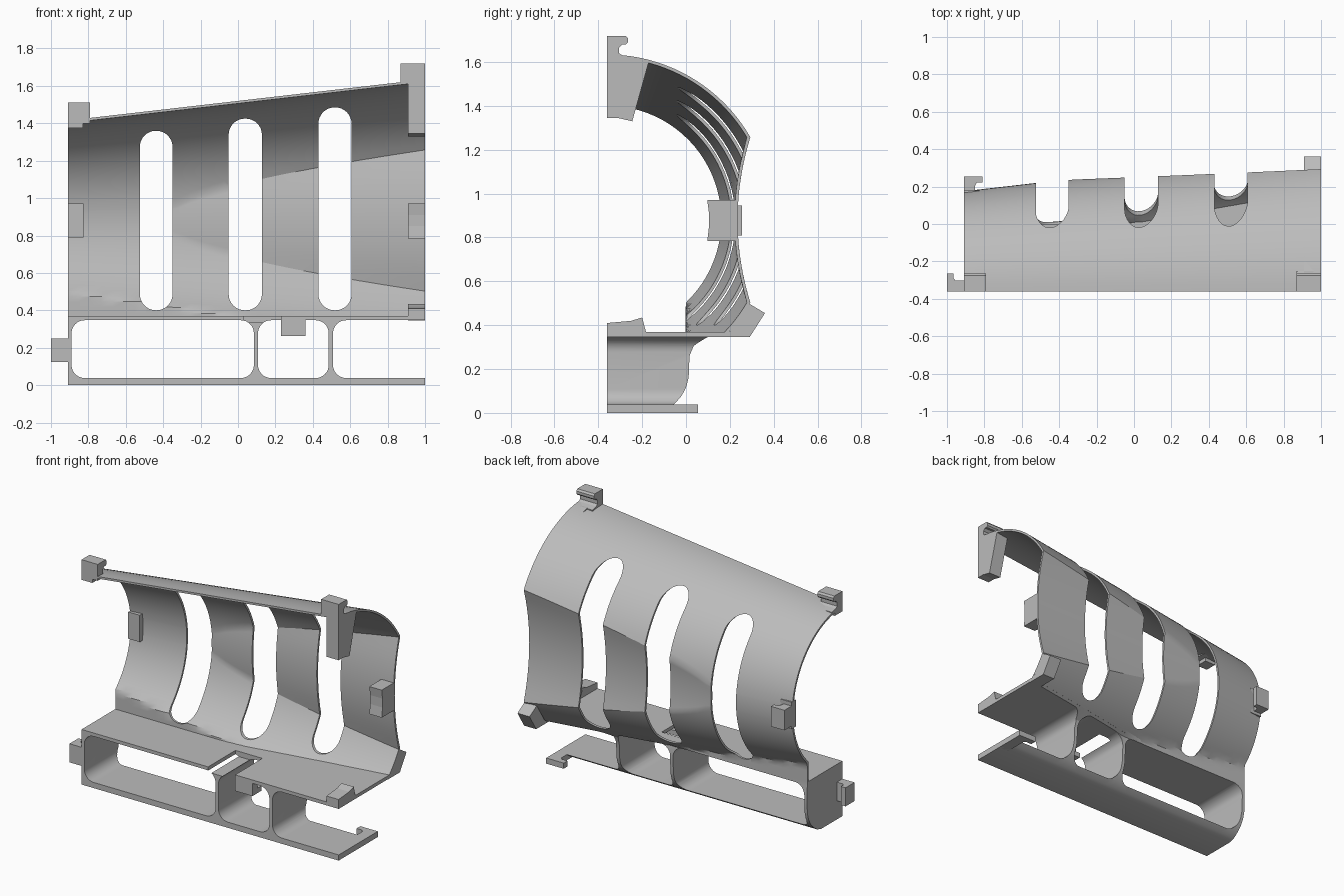
import bpy, bmesh, math

if "Cube" in bpy.data.objects:
    bpy.data.objects.remove(bpy.data.objects["Cube"])

grey = bpy.data.materials.new("plain grey")
grey.diffuse_color = (0.5, 0.5, 0.5, 1)
grey.use_nodes = True
grey.node_tree.nodes["Principled BSDF"].inputs["Base Color"].default_value = grey.diffuse_color

FRONT, AXIS_Z, X0, X1 = -0.36, 0.88, -0.91, 1.0


def make(name, verts, faces):
    me = bpy.data.meshes.new(name)
    me.from_pydata(verts, [], faces)
    bm = bmesh.new()
    bm.from_mesh(me)
    bmesh.ops.recalc_face_normals(bm, faces=bm.faces[:])
    bm.to_mesh(me)
    bm.free()
    me.materials.append(grey)
    ob = bpy.data.objects.new(name, me)
    bpy.context.collection.objects.link(ob)
    return ob


def loft(name, rings):
    n = len(rings[0])
    faces = [tuple(range(n)), tuple(range((len(rings) - 1) * n, len(rings) * n))]
    for i in range(len(rings) - 1):
        for j in range(n):
            k = (j + 1) % n
            faces.append((i * n + j, i * n + k, (i + 1) * n + k, (i + 1) * n + j))
    return make(name, [p for r in rings for p in r], faces)


def prism(name, axis, pts, a, b):
    put = {"x": lambda p, c: (c, p[0], p[1]),
           "y": lambda p, c: (p[0], c, p[1]),
           "z": lambda p, c: (p[0], p[1], c)}[axis]
    return loft(name, [[put(p, c) for p in pts] for c in (a, b)])


def box(name, x0, x1, y0, y1, z0, z1):
    return prism(name, "x", [(y0, z0), (y1, z0), (y1, z1), (y0, z1)], x0, x1)


def rounded(x0, x1, z0, z1, r, n=8):
    pts = []
    for cx, cz, s in ((x1 - r, z1 - r, 0), (x0 + r, z1 - r, 1), (x0 + r, z0 + r, 2), (x1 - r, z0 + r, 3)):
        for i in range(n + 1):
            a = (s + i / n) * math.pi / 2
            pts.append((cx + r * math.cos(a), cz + r * math.sin(a)))
    return pts


def cut(ob, cutters):
    for c in cutters:
        c.hide_render = True
        m = ob.modifiers.new("cut", "BOOLEAN")
        m.operation, m.solver, m.object = "DIFFERENCE", "EXACT", c
        bpy.context.view_layer.objects.active = ob
        bpy.ops.object.modifier_apply(modifier=m.name)
        bpy.data.objects.remove(c)


def smooth(ob):
    bpy.ops.object.select_all(action="DESELECT")
    ob.select_set(True)
    bpy.context.view_layer.objects.active = ob
    bpy.ops.object.shade_smooth_by_angle(angle=math.radians(28))


def radius(x):
    return 0.535 + 0.115 * (x - X0)


def cone_y(x, dz, inset=0.0):
    return FRONT + math.sqrt(max(0, (radius(x) - inset) ** 2 - dz * dz))


def curve(x, inset):
    # conical arc, with a hollow pressed into the middle of the back
    r = radius(x) - inset
    u = (-1.4879 + math.sqrt(max(0, 2.2138 + 0.6724 * (radius(x) ** 2 - 0.354)))) / 0.3362
    d = max(0.06, math.sqrt(max(0, u)))
    a0 = math.asin(d / r)
    dzs = [r * math.sin(math.pi / 2 + (a0 - math.pi / 2) * i / 20) for i in range(20)]
    dzs += [d - 2 * d * i / 12 for i in range(12)]
    dzs += [-d + (0.36 - AXIS_Z + d) * i / 16 for i in range(17)]
    out = []
    for i, dz in enumerate(dzs):
        y = FRONT if i == 0 else cone_y(x, dz, inset)
        y = min(y, 0.235 - inset + 0.41 * dz * dz)
        if dz < 0:
            y = max(y, 0.012 - inset)
        out.append((x, y, AXIS_Z + dz))
    return out


# curved shell with three upright slots
N = 32
xs = [X0 + (X1 - X0) * i / N for i in range(N + 1)]
shell = loft("curved_shell", [curve(x, 0) + curve(x, 0.014)[::-1] for x in xs])
cut(shell, [prism("slot_cutter", "y", rounded(a, b, 0.40, top, 0.0865), -0.9, 0.9)
            for a, b, top in ((-0.525, -0.35, 1.36), (-0.05, 0.128, 1.425), (0.43, 0.607, 1.485))])
smooth(shell)

# lower frame: base, top plate and upright walls, left by cutting windows
rings = []
for x in xs:
    hi, lo = (max(0.012, cone_y(x, z - AXIS_Z)) for z in (0.37, 0.345))
    mid = 0.016 + 0.25 * max(0, lo - 0.016)
    prof = [(FRONT, 0), (-0.13, 0), (-0.09, 0.014), (-0.05, 0.043), (-0.02, 0.078), (0.0, 0.115),
            (0.012, 0.16), (0.016, 0.26), (mid, 0.305), (lo, 0.345), (hi, 0.37), (FRONT, 0.37)]
    rings.append([(x, y, z) for y, z in prof])
frame = loft("lower_frame", rings)
cut(frame, [prism("window_cutter", "y", rounded(a, b, 0.038, 0.347, 0.07), -0.9, 0.9)
            for a, b in ((-0.89, 0.085), (0.107, 0.485), (0.508, 1.3))]
    + [box("notch_cutter", 0.03, 0.23, -0.5, -0.07, 0.335, 0.5)])
smooth(frame)

# hooks on the top rim
for name, x0, x1, top in (("top_hook_right", 0.87, 1.0, 1.72), ("top_hook_left", -0.91, -0.79, 1.51)):
    prof = [(-0.36, -0.11), (-0.36, 0), (-0.275, 0), (-0.265, -0.012), (-0.265, -0.03), (-0.275, -0.04),
            (-0.29, -0.04), (-0.305, -0.055), (-0.305, -0.08), (-0.29, -0.09), (-0.25, -0.10), (-0.25, -0.11)]
    prism(name, "x", [(y, top + z) for y, z in prof], x0, x1)
box("top_left_block", -0.91, -0.83, -0.36, -0.28, 1.375, 1.405)

# locking blocks inside the right end
prism("upper_right_block", "x", [(-0.36, 1.345), (-0.31, 1.345), (-0.245, 1.33), (-0.17, 1.6),
                                 (-0.25, 1.622), (-0.36, 1.63)], 0.91, 1.0)
prism("lower_front_block", "x", [(-0.36, 0.36), (-0.18, 0.36), (-0.2, 0.435), (-0.25, 0.42), (-0.36, 0.41)], 0.91, 1.0)
prism("lower_back_clip", "x", [(0.16, 0.345), (0.29, 0.345), (0.36, 0.455), (0.285, 0.5), (0.2, 0.372)], 0.91, 1.0)

# middle clips at each end of the shell
prism("middle_right_clip", "x", [(0.097, 0.785), (0.235, 0.785), (0.235, 0.97), (0.097, 0.97),
                                 (0.105, 0.91), (0.105, 0.85)], 0.908, 1.0)
box("middle_left_pad", -0.91, -0.825, 0.135, 0.18, 0.79, 0.97)
prism("middle_left_clip", "z", [(-0.91, 0.16), (-0.85, 0.16), (-0.85, 0.205), (-0.84, 0.222), (-0.81, 0.222),
                                (-0.81, 0.255), (-0.91, 0.255)], 0.81, 0.945)

# hook on the left wall
prism("side_hook", "z", [(-0.9, -0.36), (-1.0, -0.36), (-1.0, -0.265), (-0.965, -0.265), (-0.965, -0.29),
                         (-0.955, -0.302), (-0.9, -0.302)], 0.125, 0.25)

# hook hanging from the top plate
prism("plate_hook", "x", [(-0.36, 0.35), (-0.36, 0.262), (-0.265, 0.262), (-0.265, 0.295),
                          (-0.305, 0.295), (-0.305, 0.35)], 0.23, 0.36)

# hook on the back edge of the base
prism("base_hook", "z", [(1.0, -0.15), (1.0, 0.055), (0.87, 0.055), (0.87, 0.015), (0.91, 0.015),
                         (0.925, 0.0), (0.925, -0.15)], 0.0, 0.038)
